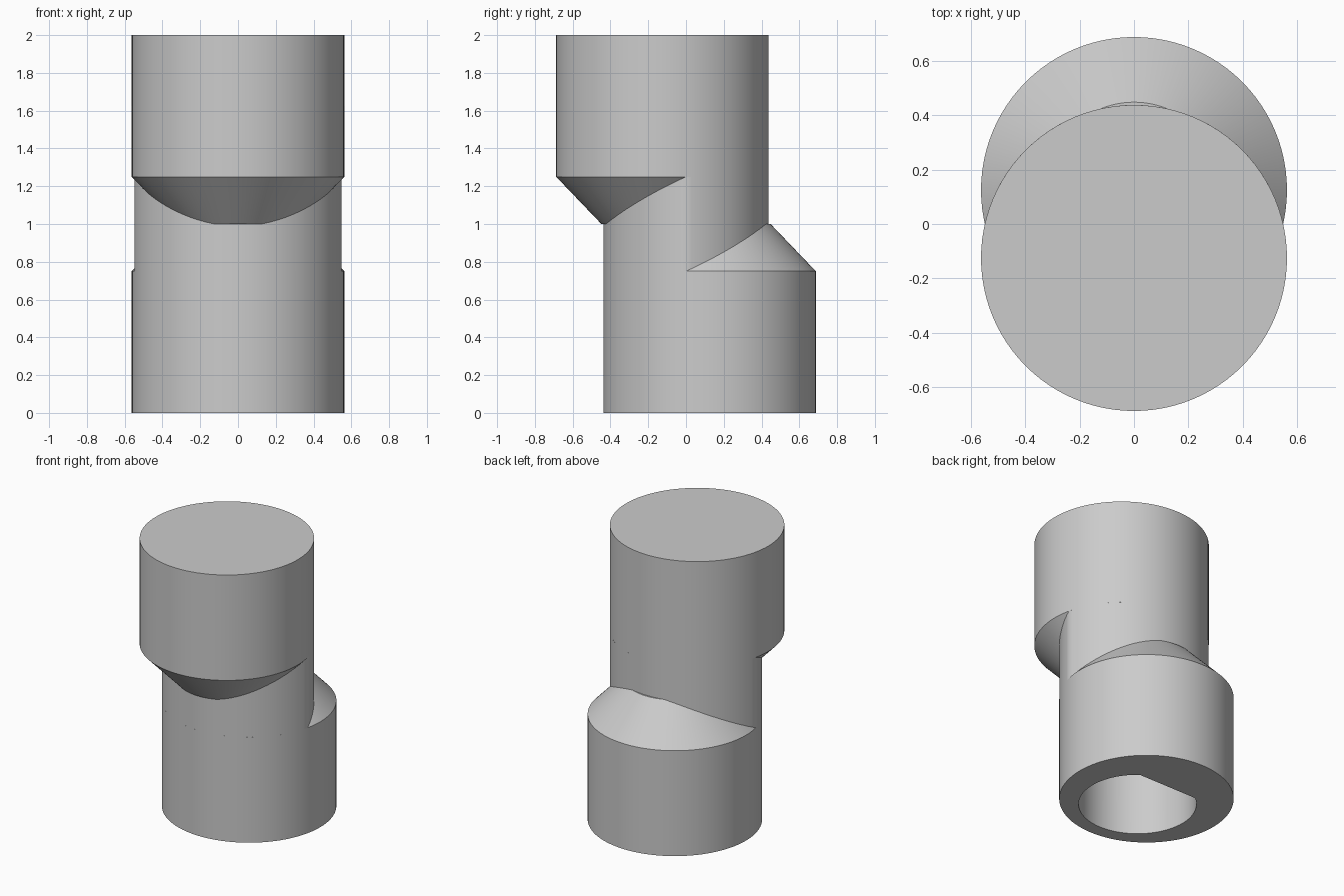
import bpy, bmesh, math
from mathutils import Matrix

old = bpy.data.objects.get("Cube")
if old:
    bpy.data.objects.remove(old, do_unlink=True)

RADIUS, NECK, OFFSET = 0.5625, 0.323, 0.125
SEGMENTS = 96

grey = bpy.data.materials.new("plain grey")
grey.use_nodes = True
colour = (0.6, 0.6, 0.6, 1)
grey.diffuse_color = colour
grey.node_tree.nodes["Principled BSDF"].inputs["Base Color"].default_value = colour


def arc(radius, cy, start, end, steps):
    """Points on a horizontal arc about (0, cy)."""
    turns = [start + (end - start) * i / steps for i in range(steps + 1)]
    return [(radius * math.cos(a), cy + radius * math.sin(a)) for a in turns]


def loft(name, sections):
    """Closed solid through (outline, height) sections."""
    bm = bmesh.new()
    rings = [[bm.verts.new((x, y, z)) for x, y in pts] for pts, z in sections]
    for low, high in zip(rings, rings[1:]):
        for i in range(len(low)):
            bm.faces.new((low[i - 1], low[i], high[i], high[i - 1]))
    bm.faces.new(rings[0][::-1])
    bm.faces.new(rings[-1])
    bmesh.ops.recalc_face_normals(bm, faces=bm.faces)
    mesh = bpy.data.meshes.new(name)
    bm.to_mesh(mesh)
    bm.free()
    mesh.materials.append(grey)
    obj = bpy.data.objects.new(name, mesh)
    bpy.context.collection.objects.link(obj)
    return obj


def activate(obj):
    bpy.ops.object.select_all(action='DESELECT')
    obj.select_set(True)
    bpy.context.view_layer.objects.active = obj


# Two matching barrels with tapered necks, offset to the back and the front
full = arc(RADIUS, OFFSET, 0, math.tau, SEGMENTS)[:-1]
small = arc(NECK, OFFSET, 0, math.tau, SEGMENTS)[:-1]
sections = [(full, 0), (full, 0.75), (small, 1)]
lower_barrel = loft("lower_barrel", sections)
upper_barrel = loft("upper_barrel", sections)
upper_barrel.data.transform(Matrix.Translation((0, 0, 2)) @ Matrix.Rotation(math.pi, 4, 'X'))

# Lens-shaped core where the two barrels overlap
tip = math.asin(OFFSET / RADIUS)
front = arc(RADIUS, OFFSET, math.pi + tip, math.tau - tip, SEGMENTS // 2)
back = [(-x, -y) for x, y in front]
lens = front[:-1] + back[:-1]
core = loft("joining_core", [(lens, 0.75), (lens, 1.25)])

# D-shaped blind bore, flat towards the back
BORE, FLAT, BORE_Y = 0.38, 0.3, 0.035
edge = math.asin(FLAT / BORE)
outline = arc(BORE, BORE_Y, math.pi - edge, math.tau + edge, SEGMENTS)
cutter = loft("bore_cutter", [(outline, -0.1), (outline, 0.98)])
cutter.hide_render = True
for part in (lower_barrel, core):
    cut = part.modifiers.new("bore", 'BOOLEAN')
    cut.operation = 'DIFFERENCE'
    cut.solver = 'EXACT'
    cut.object = cutter
    activate(part)
    bpy.ops.object.modifier_apply(modifier=cut.name)
bpy.data.objects.remove(cutter, do_unlink=True)

# Smooth walls, sharp rims
for part in (lower_barrel, upper_barrel, core):
    activate(part)
    bpy.ops.object.shade_smooth_by_angle(angle=math.radians(30))
